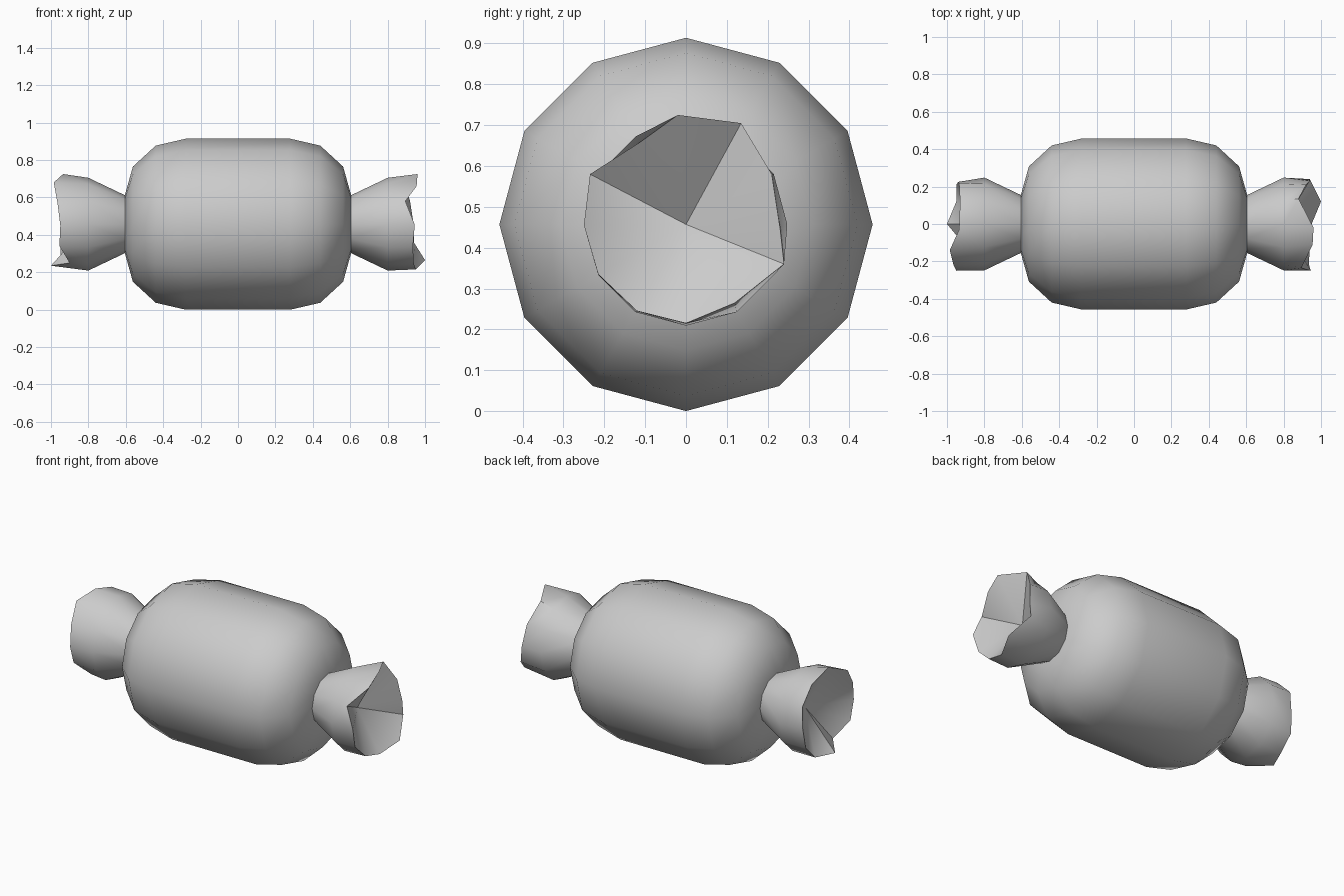
import bpy
import bmesh
from math import sin, cos, pi, radians

SIDES = 12
AXIS_HEIGHT = 0.457

default_cube = bpy.data.objects.get("Cube")
if default_cube:
    bpy.data.objects.remove(default_cube, do_unlink=True)

wrapper = bpy.data.materials.new("wrapper_grey")
wrapper.use_nodes = True
GREY = (0.6, 0.6, 0.6, 1.0)
wrapper.diffuse_color = GREY
wrapper.node_tree.nodes["Principled BSDF"].inputs["Base Color"].default_value = GREY


def ring(bm, x, radius):
    """Twelve-sided ring around the long axis, first corner at the top."""
    angles = [2 * pi * k / SIDES for k in range(SIDES)]
    return [bm.verts.new((x, radius * sin(a), AXIS_HEIGHT + radius * cos(a))) for a in angles]


def bridge(bm, first, second):
    for k in range(SIDES):
        n = (k + 1) % SIDES
        bm.faces.new((first[k], first[n], second[n], second[k]))


def finish(bm, name):
    bmesh.ops.recalc_face_normals(bm, faces=bm.faces[:])
    mesh = bpy.data.meshes.new(name)
    bm.to_mesh(mesh)
    bm.free()
    mesh.materials.append(wrapper)
    obj = bpy.data.objects.new(name, mesh)
    bpy.context.collection.objects.link(obj)
    bpy.ops.object.select_all(action="DESELECT")
    obj.select_set(True)
    bpy.context.view_layer.objects.active = obj
    bpy.ops.object.shade_smooth_by_angle(angle=radians(42))
    return obj


# Rounded barrel body, mirrored end to end
half_profile = [(0.28, 0.457), (0.44, 0.42), (0.562, 0.308), (0.605, 0.155)]
profile = [(-x, r) for x, r in reversed(half_profile)] + half_profile
bm = bmesh.new()
rings = [ring(bm, x, r) for x, r in profile]
for a, b in zip(rings, rings[1:]):
    bridge(bm, a, b)
bm.faces.new(rings[0])
bm.faces.new(rings[-1])
finish(bm, "candy_body")


def twisted_end(name, side, rim_points):
    """Flared wrapper end with a crumpled rim and a hollow funnel."""
    bm = bmesh.new()
    waist = ring(bm, side * 0.605, 0.155)
    flare = ring(bm, side * 0.8, 0.248)
    rim = [bm.verts.new((side * x, y, z)) for x, y, z in rim_points]
    bridge(bm, waist, flare)
    bridge(bm, flare, rim)
    apex = bm.verts.new((side * 0.8, 0, AXIS_HEIGHT))
    for k in range(SIDES):
        bm.faces.new((rim[k], rim[(k + 1) % SIDES], apex))
    bm.faces.new(waist)
    finish(bm, name)


# Crumpled rims, listed from the top corner towards the back
left_rim = [
    (0.96, -0.02, 0.725), (0.88, 0.135, 0.705), (0.92, 0.21, 0.58),
    (0.94, 0.23, 0.45), (0.94, 0.24, 0.36), (1.0, 0.12, 0.265),
    (0.95, 0, 0.215), (0.94, -0.12, 0.245), (0.935, -0.215, 0.335),
    (0.945, -0.25, 0.455), (0.895, -0.235, 0.58), (0.955, -0.11, 0.66),
]
right_rim = [
    (0.935, -0.03, 0.725), (0.93, 0.12, 0.68), (0.935, 0.22, 0.58),
    (0.94, 0.225, 0.45), (0.95, 0.21, 0.33), (0.95, 0.12, 0.24),
    (1.0, 0, 0.235), (0.9, -0.12, 0.25), (0.955, -0.21, 0.34),
    (0.95, -0.25, 0.45), (0.965, -0.22, 0.57), (0.985, -0.14, 0.68),
]
twisted_end("left_twist", 1, left_rim)
twisted_end("right_twist", -1, right_rim)
